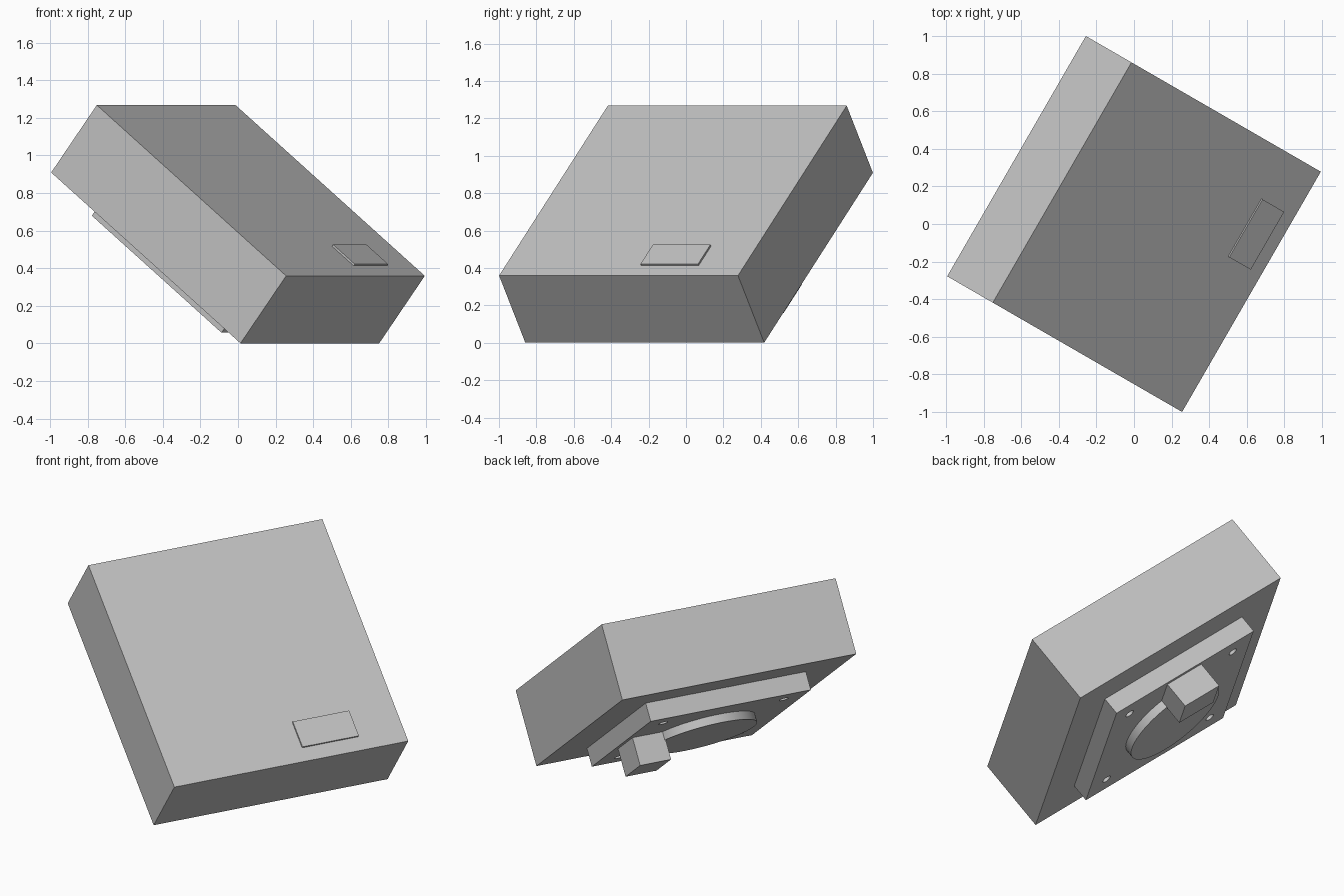
import bpy
from math import radians
from mathutils import Matrix, Vector

default = bpy.data.objects.get("Cube")
if default:
    bpy.data.objects.remove(default, do_unlink=True)

# Single light grey finish
grey = bpy.data.materials.new("light_grey")
grey.use_nodes = True
colour = (0.55, 0.55, 0.55, 1)
grey.diffuse_color = colour
grey.node_tree.nodes["Principled BSDF"].inputs["Base Color"].default_value = colour

# Tilted frame shared by every part: local z is the panel's outward normal
frame = (Matrix.Translation((0, 0, 0.634))
         @ Matrix.Rotation(radians(60), 4, 'Z')
         @ Matrix.Rotation(radians(38), 4, 'X'))


def finish(name, centre):
    obj = bpy.context.object
    obj.name = name
    obj.data.materials.append(grey)
    obj.matrix_world = frame @ Matrix.Translation(centre)
    return obj


def block(name, low, high):
    low, high = Vector(low), Vector(high)
    bpy.ops.mesh.primitive_cube_add(size=1)
    bpy.context.object.data.transform(Matrix.Diagonal((*(high - low), 1)))
    return finish(name, (low + high) / 2)


def cylinder(name, radius, x, y, low, high, sides):
    bpy.ops.mesh.primitive_cylinder_add(radius=radius, depth=high - low, vertices=sides)
    return finish(name, (x, y, (low + high) / 2))


half, depth = 0.7375, 0.2275      # half size of the housing
plate, back = 0.505, -0.3375      # half size and outer level of the rear plate

# Housing with the thin label plate on its front
block("housing", (-half, -half, -depth), (half, half, depth))
block("label_plate", (0.10, -0.65, depth - 0.005), (0.455, -0.482, depth + 0.011))

# Rear mounting plate with four corner holes
mount = block("mounting_plate", (-plate, -plate, back), (plate, plate, -depth))
for sx in (-1, 1):
    for sy in (-1, 1):
        cutter = cylinder("hole_cutter", 0.027, sx * 0.38, sy * 0.38, back - 0.05, -depth - 0.005, 24)
        cutter.hide_render = True
        cut = mount.modifiers.new("hole", 'BOOLEAN')
        cut.object, cut.operation, cut.solver = cutter, 'DIFFERENCE', 'EXACT'
        bpy.context.view_layer.objects.active = mount
        bpy.ops.object.modifier_apply(modifier=cut.name)
        bpy.data.objects.remove(cutter, do_unlink=True)

# Raised round boss and connector block on the rear
boss = cylinder("round_boss", 0.317, 0, 0, back - 0.05, back + 0.01, 64)
block("connector_block", (0.285, -0.125, -0.505), (0.48, 0.125, back + 0.01))

# Smooth the round walls, keep the edges crisp
for obj in (boss, mount):
    bpy.ops.object.select_all(action='DESELECT')
    obj.select_set(True)
    bpy.context.view_layer.objects.active = obj
    bpy.ops.object.shade_smooth_by_angle(angle=radians(30))
